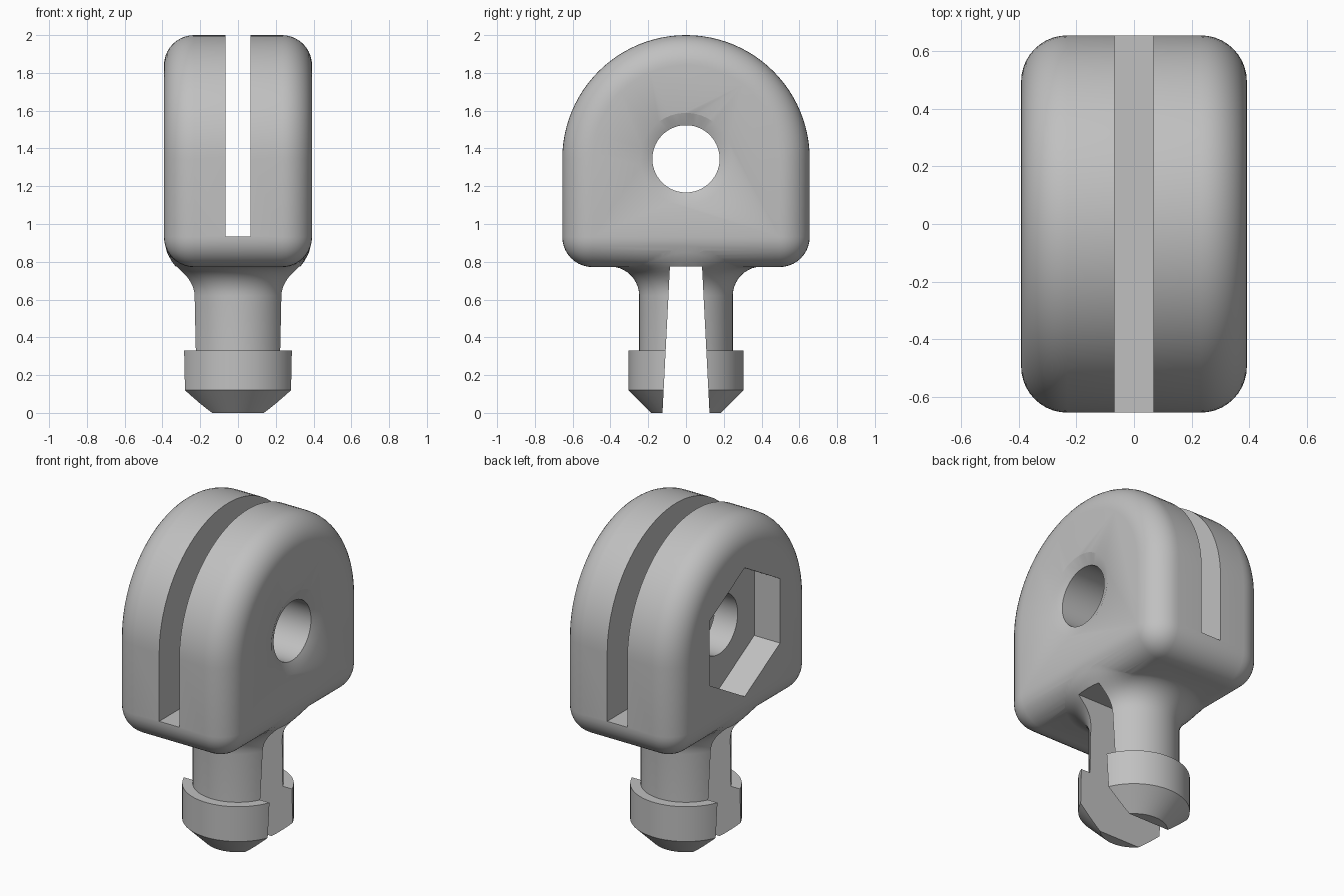
import bpy, bmesh
from math import sin, cos, pi, sqrt, radians
from mathutils import Matrix

cube = bpy.data.objects.get("Cube")
if cube:
    bpy.data.objects.remove(cube, do_unlink=True)

grey = bpy.data.materials.new("plain grey")
grey.use_nodes = True
grey.diffuse_color = (0.53, 0.53, 0.53, 1)
grey.node_tree.nodes["Principled BSDF"].inputs["Base Color"].default_value = grey.diffuse_color

HALF_X, HALF_Y, BASE, AXIS, ROUND = 0.392, 0.655, 0.772, 1.345, 0.16


def make_object(name, bm):
    bmesh.ops.recalc_face_normals(bm, faces=bm.faces)
    mesh = bpy.data.meshes.new(name)
    bm.to_mesh(mesh)
    bm.free()
    mesh.materials.append(grey)
    obj = bpy.data.objects.new(name, mesh)
    bpy.context.collection.objects.link(obj)
    return obj


def prism(name, outline, x0, x1):
    """Extrude a (y, z) outline along x."""
    bm = bmesh.new()
    face = bm.faces.new([bm.verts.new((x0, y, z)) for y, z in outline])
    extruded = bmesh.ops.extrude_face_region(bm, geom=[face])
    moved = [v for v in extruded["geom"] if isinstance(v, bmesh.types.BMVert)]
    bmesh.ops.translate(bm, verts=moved, vec=(x1 - x0, 0, 0))
    return make_object(name, bm)


def lathe(name, profile, steps=64):
    """Turn an (r, z) profile around z and cap both ends."""
    bm = bmesh.new()
    rings = [[bm.verts.new((r * cos(2 * pi * (i + 0.5) / steps),
                            r * sin(2 * pi * (i + 0.5) / steps), z))
              for i in range(steps)] for r, z in profile]
    for low, high in zip(rings, rings[1:]):
        for i in range(steps):
            j = (i + 1) % steps
            bm.faces.new((low[i], low[j], high[j], high[i]))
    bm.faces.new(rings[0])
    bm.faces.new(rings[-1])
    return make_object(name, bm)


def apply(obj, kind, **settings):
    mod = obj.modifiers.new(kind.lower(), kind)
    for key, value in settings.items():
        setattr(mod, key, value)
    bpy.context.view_layer.objects.active = obj
    bpy.ops.object.modifier_apply(modifier=mod.name)


def combine(obj, other, operation):
    other.hide_render = True
    apply(obj, 'BOOLEAN', object=other, operation=operation, solver='EXACT')
    bpy.data.objects.remove(other, do_unlink=True)


# Arched body with generously rounded edges
arch = [(HALF_Y * cos(pi * i / 48), AXIS + HALF_Y * sin(pi * i / 48)) for i in range(49)]
body = prism("clevis_body", [(HALF_Y, BASE)] + arch + [(-HALF_Y, BASE)], -HALF_X, HALF_X)
apply(body, 'BEVEL', width=ROUND, segments=10, limit_method='ANGLE', angle_limit=radians(40))

# Turned stem: chamfered tip, collar, shaft and fillet
STEM, FLARE = 0.248, 0.152
fillet = [(STEM + FLARE * (1 - cos(pi / 2 * i / 10)), BASE + FLARE * (sin(pi / 2 * i / 10) - 1))
          for i in range(11)]
stem = lathe("stem", [(0.185, 0), (0.305, 0.12), (0.305, 0.33), (STEM, 0.33)]
             + fillet + [(0.38, 0.91), (0.15, 0.92)])
# Lift the fillet so that it follows the rounded underside of the body
for v in stem.data.vertices:
    if 0.6 < v.co.z < 0.8:
        blend = (v.co.xy.length - STEM) / FLARE
        v.co.x = max(-HALF_X + 0.005, min(HALF_X - 0.005, v.co.x))
        over = max(0, abs(v.co.x) - (HALF_X - ROUND))
        v.co.z += blend * (ROUND - sqrt(ROUND ** 2 - over ** 2) + 0.003)
combine(body, stem, 'UNION')

# Tapered split between the two snap legs
combine(body, prism("leg_split", [(-0.127, -0.05), (0.127, -0.05), (0.085, 0.775),
                                  (-0.085, 0.775)], -1, 1), 'DIFFERENCE')

# Central slot between the two cheeks
combine(body, prism("cheek_slot", [(-1, 0.935), (1, 0.935), (1, 3), (-1, 3)],
                    -0.067, 0.067), 'DIFFERENCE')

# Cross hole with a shallow dished rim on the left cheek
HOLE, DISH, DEPTH = 0.178, 0.065, 0.03
hole = lathe("pin_hole", [(HOLE, -0.5), (HOLE, HALF_X - DEPTH),
                          (HOLE + DISH, HALF_X), (HOLE + 2 * DISH, HALF_X + DEPTH)])
hole.data.transform(Matrix.Translation((0, 0, AXIS)) @ Matrix.Rotation(pi / 2, 4, 'Y'))
combine(body, hole, 'DIFFERENCE')

# Hexagonal nut pocket in the right cheek
hexagon = [(0.388 * sin(pi / 3 * i), AXIS + 0.388 * cos(pi / 3 * i)) for i in range(6)]
combine(body, prism("nut_pocket", hexagon, -0.6, -0.22), 'DIFFERENCE')

# Smooth shading with crisp cut edges
bpy.ops.object.select_all(action='DESELECT')
body.select_set(True)
bpy.context.view_layer.objects.active = body
bpy.ops.object.shade_smooth_by_angle(angle=radians(30))
